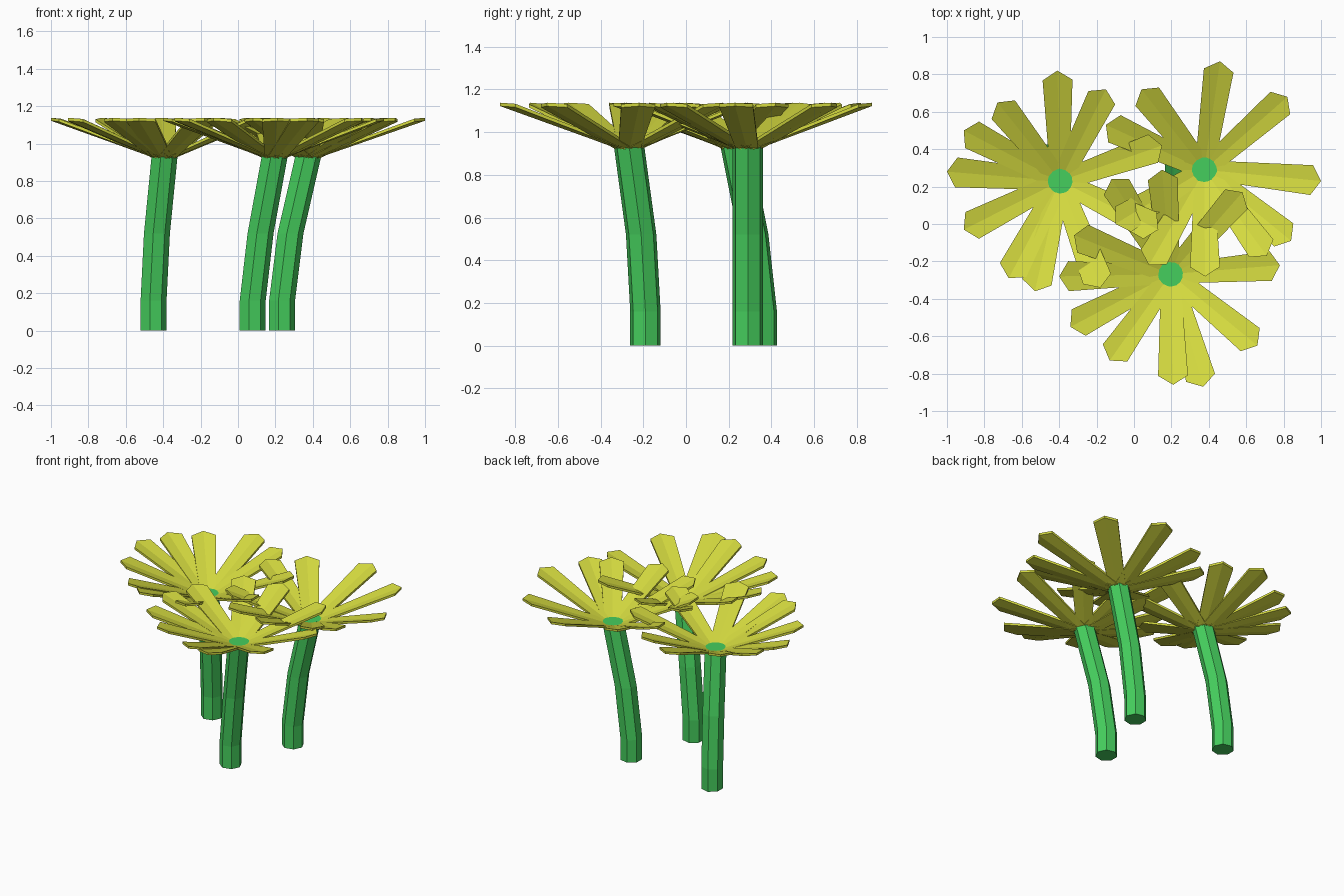
import bpy, bmesh, math
from mathutils import Vector

if "Cube" in bpy.data.objects:
    bpy.data.objects.remove(bpy.data.objects["Cube"])


def material(name, rgb):
    m = bpy.data.materials.new(name)
    m.diffuse_color = (*rgb, 1)
    m.use_nodes = True
    m.node_tree.nodes["Principled BSDF"].inputs["Base Color"].default_value = m.diffuse_color
    return m


GREEN = material("stem_green", (0.06, 0.62, 0.11))
YELLOW = material("petal_yellow", (0.66, 0.70, 0.05))


def finish(bm, name, mat):
    bmesh.ops.recalc_face_normals(bm, faces=bm.faces)
    me = bpy.data.meshes.new(name)
    bm.to_mesh(me)
    bm.free()
    me.materials.append(mat)
    ob = bpy.data.objects.new(name, me)
    bpy.context.collection.objects.link(ob)
    return ob


# Bent seven-sided stem: horizontal rings along a path
def stem(name, path, r=0.073, n=7):
    bm = bmesh.new()
    rings = []
    for x, y, z in path:
        rings.append([bm.verts.new((x + r * math.cos(2 * math.pi * i / n),
                                    y + r * math.sin(2 * math.pi * i / n), z))
                      for i in range(n)])
    for a, b in zip(rings, rings[1:]):
        for i in range(n):
            j = (i + 1) % n
            bm.faces.new((a[i], a[j], b[j], b[i]))
    bm.faces.new(rings[0])
    bm.faces.new(rings[-1])
    finish(bm, name, GREEN)


# One thin, creased petal with a blunt pointed tip
def petal(bm, cx, cy, tx, ty):
    d = Vector((tx - cx, ty - cy, 0))
    length = d.length
    d.normalize()
    side = Vector((-d.y, d.x, 0))
    r0, z0, z1, t = 0.03, 0.935, 1.138, 0.016

    def point(r, w, dz):
        z = z0 + (z1 - z0) * (r - r0) / (length - r0)
        return Vector((cx, cy, z + dz)) + d * r + side * w

    e = length - 0.05
    outline = [(r0, 0, -0.004), (r0, -0.052, 0), (e, -0.08, 0.012),
               (length, 0, 0), (e, 0.08, 0.012), (r0, 0.052, 0)]
    top = [bm.verts.new(point(*p)) for p in outline]
    low = [bm.verts.new(point(r, w, dz - t)) for r, w, dz in outline]
    for v in (top, low):
        bm.faces.new((v[0], v[1], v[2], v[3]))
        bm.faces.new((v[0], v[3], v[4], v[5]))
    for i in range(6):
        j = (i + 1) % 6
        bm.faces.new((top[i], top[j], low[j], low[i]))


# Each flower: foot, middle and head of the stem, then petal tips
FLOWERS = {
    "left": ((-0.455, 0.355), (-0.437, 0.315), (-0.395, 0.23),
             [(-0.41, 0.82), (-0.15, 0.72), (-0.73, 0.65), (-0.91, 0.50),
              (-1.0, 0.28), (-0.91, -0.03), (-0.67, -0.29), (-0.53, -0.36),
              (0.15, 0.42), (0.13, -0.03), (-0.18, -0.34)]),
    "right": ((0.232, 0.29), (0.277, 0.29), (0.375, 0.29),
              [(0.46, 0.87), (0.82, 0.68), (1.0, 0.23), (0.84, -0.09),
               (0.71, -0.17), (0.38, -0.28), (0.08, -0.22), (-0.10, 0.0),
               (0.04, 0.72), (-0.15, 0.53)]),
    "front": ((0.075, -0.19), (0.117, -0.21), (0.195, -0.268),
              [(0.78, -0.22), (0.66, -0.65), (0.37, -0.87), (0.21, -0.86),
               (-0.13, -0.73), (-0.34, -0.55), (-0.40, -0.28), (-0.32, -0.06),
               (-0.12, 0.24), (0.15, 0.29), (0.58, 0.17)]),
}

for name, (foot, mid, head, tips) in FLOWERS.items():
    stem(name + "_stem", [(*foot, 0), (*foot, 0.16), (*mid, 0.52), (*head, 0.945)])
    bm = bmesh.new()
    for tip in tips:
        petal(bm, *head, *tip)
    finish(bm, name + "_petals", YELLOW)
